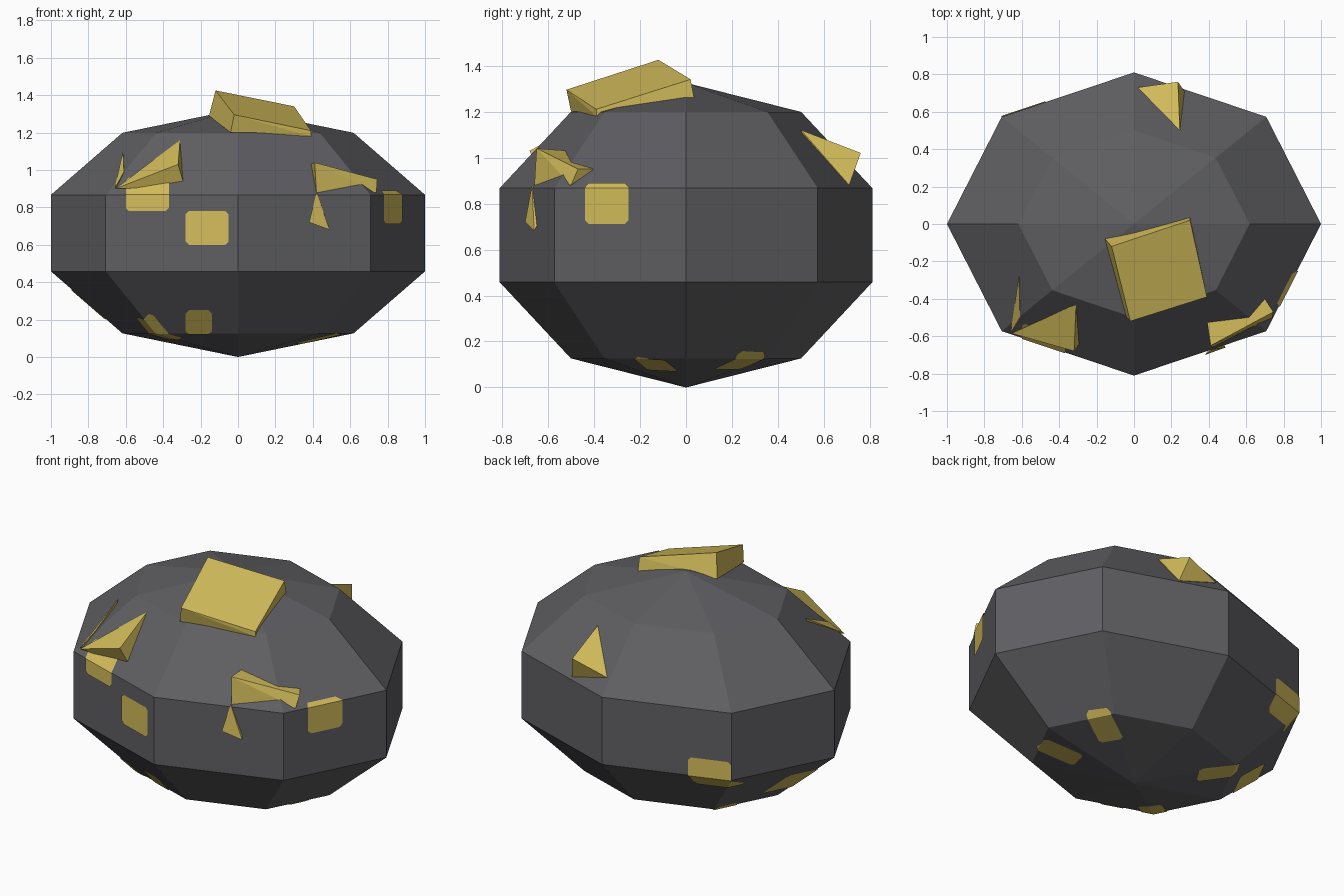
import bpy
import bmesh
from math import radians, cos, sin
from mathutils import Vector, Matrix

cube = bpy.data.objects.get("Cube")
if cube:
    bpy.data.objects.remove(cube, do_unlink=True)


def material(name, rgb):
    mat = bpy.data.materials.new(name)
    mat.use_nodes = True
    mat.diffuse_color = (*rgb, 1)
    mat.node_tree.nodes["Principled BSDF"].inputs["Base Color"].default_value = (*rgb, 1)
    return mat


STONE = material("dark grey stone", (0.115, 0.115, 0.125))
GOLD = material("gold", (0.66, 0.51, 0.105))
MID = 0.6625


def add_object(name, bm, mat):
    mesh = bpy.data.meshes.new(name)
    bm.to_mesh(mesh)
    bm.free()
    mesh.materials.append(mat)
    obj = bpy.data.objects.new(name, mesh)
    bpy.context.collection.objects.link(obj)
    return obj


def rock_mesh(grow=1.0):
    """Low-poly flattened ball, standing on the ground."""
    bm = bmesh.new()
    bmesh.ops.create_uvsphere(bm, u_segments=8, v_segments=5, radius=1)
    size = Vector((1.0515, 0.852, MID)) * grow
    bmesh.ops.scale(bm, vec=size, verts=bm.verts)
    bmesh.ops.translate(bm, vec=(0, 0, MID), verts=bm.verts)
    return bm


def patch(name, centre, normal, up, width, height):
    """Rounded gold inlay: a slightly raised piece cut out of the rock skin."""
    bm = rock_mesh(1.006)
    normal, up, centre = Vector(normal), Vector(up), Vector(centre)
    side = up.cross(normal)
    away = [f for f in bm.faces if f.normal.dot(normal) < 0.02]
    bmesh.ops.delete(bm, geom=away, context="FACES")
    cuts = []
    for sx in (-1, 1):
        cuts.append((side * sx, width / 2))
        cuts.append((up * sx, height / 2))
        for sy in (-1, 1):
            corner = (side * sx + up * sy).normalized()
            cuts.append((corner, (width + height) / 2 * 0.7071 - 0.012))
    for direction, reach in cuts:
        geom = bm.verts[:] + bm.edges[:] + bm.faces[:]
        bmesh.ops.bisect_plane(bm, geom=geom, plane_co=centre + direction * reach,
                               plane_no=direction, clear_outer=True)
    add_object(name, bm, GOLD)


def shard(name, points):
    """Angular gold lump from its corner points."""
    bm = bmesh.new()
    for p in points:
        bm.verts.new(p)
    bmesh.ops.convex_hull(bm, input=bm.verts)
    loose = [v for v in bm.verts if not v.link_faces]
    bmesh.ops.delete(bm, geom=loose, context="VERTS")
    bmesh.ops.dissolve_limit(bm, angle_limit=radians(3), verts=bm.verts, edges=bm.edges)
    bmesh.ops.recalc_face_normals(bm, faces=bm.faces)
    add_object(name, bm, GOLD)


# Rock body
add_object("rock_body", rock_mesh(), STONE)

# Inlays on the sides
FRONT, BACK, LEFT, RIGHT, Z = (0, -1, 0), (0, 1, 0), (1, 0, 0), (-1, 0, 0), (0, 0, 1)
patch("front_inlay", (-0.165, 0, 0.69), FRONT, Z, 0.23, 0.18)
patch("front_upper_inlay", (-0.485, 0, 0.87), FRONT, Z, 0.23, 0.18)
patch("front_lower_inlay", (-0.21, 0, 0.185), FRONT, Z, 0.14, 0.13)
patch("left_inlay", (0, -0.345, 0.8), LEFT, Z, 0.19, 0.18)
patch("back_inlay", (-0.59, 0, 0.475), BACK, Z, 0.235, 0.19)
patch("right_inlay", (0, 0.08, 0.28), RIGHT, Z, 0.18, 0.16)

# Inlays on the underside, lined up with the radius
for i, (x, y, angle) in enumerate([(0.41, 0.235, 30), (0.43, -0.13, -16),
                                   (-0.4, 0.25, 148), (-0.42, -0.33, 218)]):
    a = radians(angle)
    patch(f"underside_inlay_{i + 1}", (x, y, 0), (0, 0, -1), (cos(a), sin(a), 0), 0.14, 0.23)

# Tilted slab on the top
shard("top_slab", [(-0.12, -0.12, 1.425), (0.3, 0.02, 1.34), (0.39, -0.39, 1.21),
                   (-0.02, -0.52, 1.295), (-0.155, -0.08, 1.29), (0.3, 0.035, 1.26),
                   (0.39, -0.39, 1.18), (-0.04, -0.5, 1.2)])

# Front right shard and its thin spike
shard("front_right_shard", [(-0.655, -0.585, 0.9), (-0.31, -0.43, 1.16), (-0.32, -0.68, 1.03),
                            (-0.285, -0.63, 0.91), (-0.4, -0.45, 0.9)])
shard("front_right_spike", [(-0.66, -0.585, 0.9), (-0.615, -0.27, 1.1),
                            (-0.61, -0.5, 0.99), (-0.6, -0.4, 0.93)])

# Front left shard and its lower point
shard("front_left_shard", [(0.41, -0.65, 1.04), (0.39, -0.52, 1.03), (0.745, -0.47, 0.95),
                           (0.7, -0.4, 0.95), (0.74, -0.5, 0.88), (0.42, -0.66, 0.87)])
shard("front_left_point", [(0.42, -0.67, 0.88), (0.38, -0.7, 0.72),
                           (0.49, -0.66, 0.68), (0.45, -0.6, 0.8)])

# Back shard
shard("back_shard", [(0.245, 0.5, 1.12), (0.235, 0.76, 1.02), (0.02, 0.73, 0.95),
                     (0.27, 0.71, 0.88), (0.2, 0.55, 0.9)])
